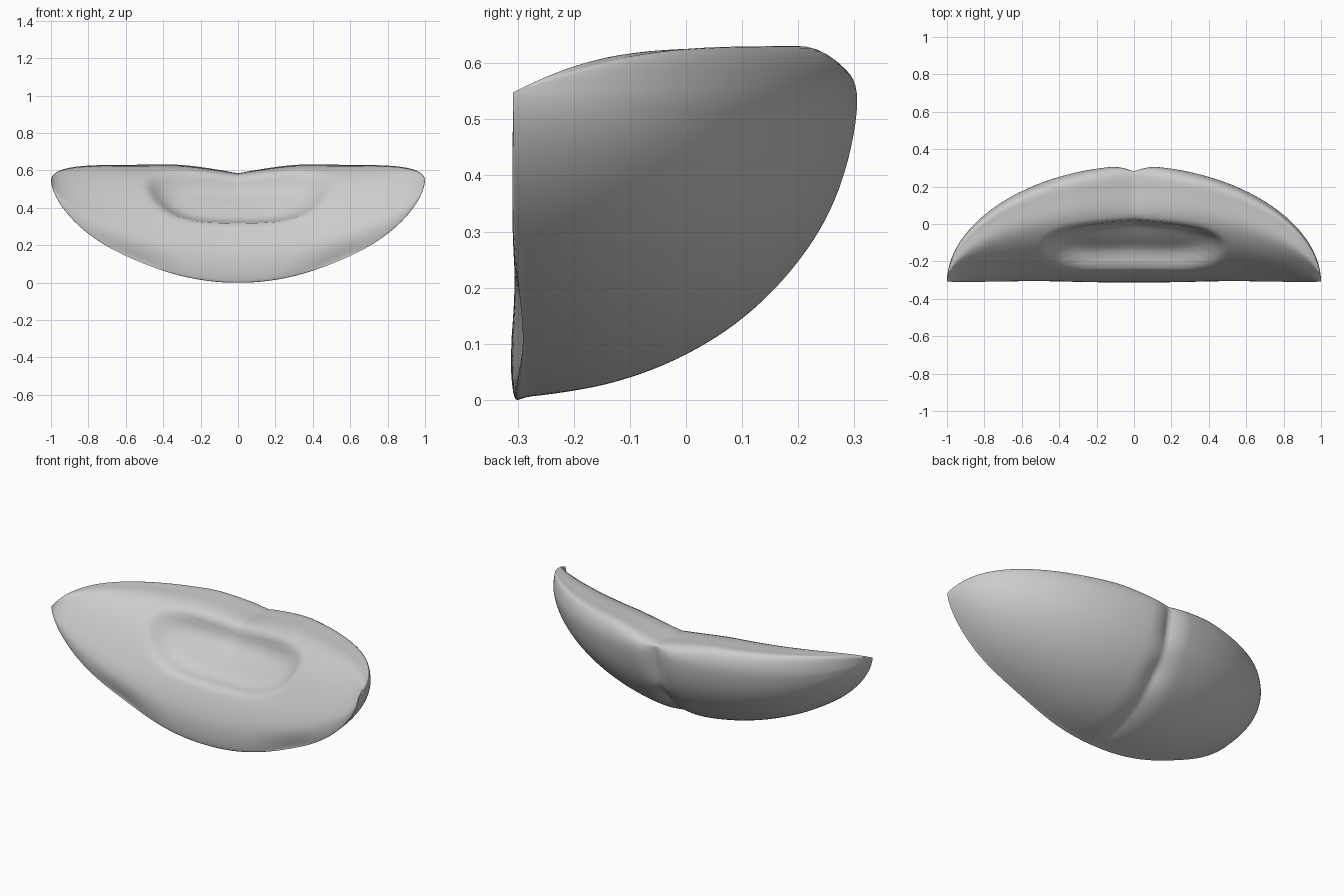
import bpy, bmesh, math
from mathutils import Vector

cube = bpy.data.objects.get("Cube")
if cube:
    bpy.data.objects.remove(cube)

STATIONS, STEPS = 160, 6
FRONT, DEPTH, RIM, TOP = -0.308, 0.618, 0.545, 0.08


def material(name, rgb):
    m = bpy.data.materials.new(name)
    m.use_nodes = True
    m.diffuse_color = (*rgb, 1)
    m.node_tree.nodes["Principled BSDF"].inputs["Base Color"].default_value = (*rgb, 1)
    return m


def smooth_loop(pts, steps):
    """Closed Catmull-Rom curve through the section points."""
    out, n = [], len(pts)
    for i in range(n):
        a, b, c, d = (pts[(i + k) % n] for k in (-1, 0, 1, 2))
        for s in range(steps):
            t = s / steps
            out.append(0.5 * (2 * b + (c - a) * t + (2 * a - 5 * b + 4 * c - d) * t**2
                              + (3 * b - a - 3 * c + d) * t**3))
    return out


def smoothstep(v):
    v = min(max(v, 0), 1)
    return v * v * (3 - 2 * v)


def section(x):
    ax = abs(x)
    taper = max(0, 1 - ax**1.9)
    depth, drop = DEPTH * taper**0.52, RIM * taper**0.61
    h = TOP * math.sqrt(max(0, 1 - ax**10)) - 0.045 * max(0, 1 - ax / 0.33)**1.4
    tuck = math.exp(-((ax - 0.55) / 0.2)**2)  # softens the lower front edge

    # Inner side: front wall, slope and top; w > 0 counts in units of h
    inner = [(0.035 * tuck, -0.98 + 0.02 * tuck), (0.008, -0.72), (0.12, -0.42),
             (0.33, -0.13 + 0.12 * ax), (0.56, 0.7 + 0.15 * ax), (0.8, 1), (0.94, 0.92)]
    # Rounded outer shell with a pinched seam along the middle
    outer = []
    for i in range(8):
        a = math.radians(i * 12.4)
        pinch = 0.05 * max(0, 1 - ax / 0.13)**2 * math.cos(a)**0.5
        k = 1 - pinch * (1 + 0.3 * math.sin(i * 2.5))
        lift = 0.01 * tuck * math.sin(a)**12
        outer.append((k * math.cos(a), lift - k * math.sin(a)))
    pts = [Vector((x, FRONT + depth * u, RIM + (h if w > 0 else drop) * w))
           for u, w in inner + outer]
    return smooth_loop(pts, STEPS)


def press_recess(p):
    """Push the seat-like hollow into the inner slope."""
    if p.z - p.y < 0.3:
        return p
    s = (p.y + p.z - 0.07) / 0.53
    half = 0.43 + 0.13 * min(max(s, 0), 1)
    q = (abs(p.x) / half)**4 + abs(2 * s - 1)**2.2
    return p + Vector((0, 0.7, -0.7)) * 0.075 * smoothstep((1 - q) / 0.9)


# Loft the sections from tip to tip
bm = bmesh.new()
rings = []
for i in range(STATIONS + 1):
    x = math.sin(math.pi * (i / STATIONS - 0.5))
    rings.append([bm.verts.new(press_recess(p)) for p in section(x)])
for a, b in zip(rings, rings[1:]):
    n = len(a)
    for j in range(n):
        bm.faces.new((a[j], a[(j + 1) % n], b[(j + 1) % n], b[j]))
bmesh.ops.remove_doubles(bm, verts=bm.verts, dist=0.0002)
bmesh.ops.recalc_face_normals(bm, faces=bm.faces)

# Keep the lowest point on the ground
low = min(v.co.z for v in bm.verts)
bmesh.ops.translate(bm, verts=bm.verts, vec=(0, 0, -low))

mesh = bpy.data.meshes.new("curved_wedge")
bm.to_mesh(mesh)
bm.free()
body = bpy.data.objects.new("curved_wedge", mesh)
bpy.context.collection.objects.link(body)
mesh.materials.append(material("light grey", (0.6, 0.6, 0.6)))

bpy.ops.object.select_all(action="DESELECT")
body.select_set(True)
bpy.context.view_layer.objects.active = body
bpy.ops.object.shade_smooth_by_angle(angle=math.radians(60))
